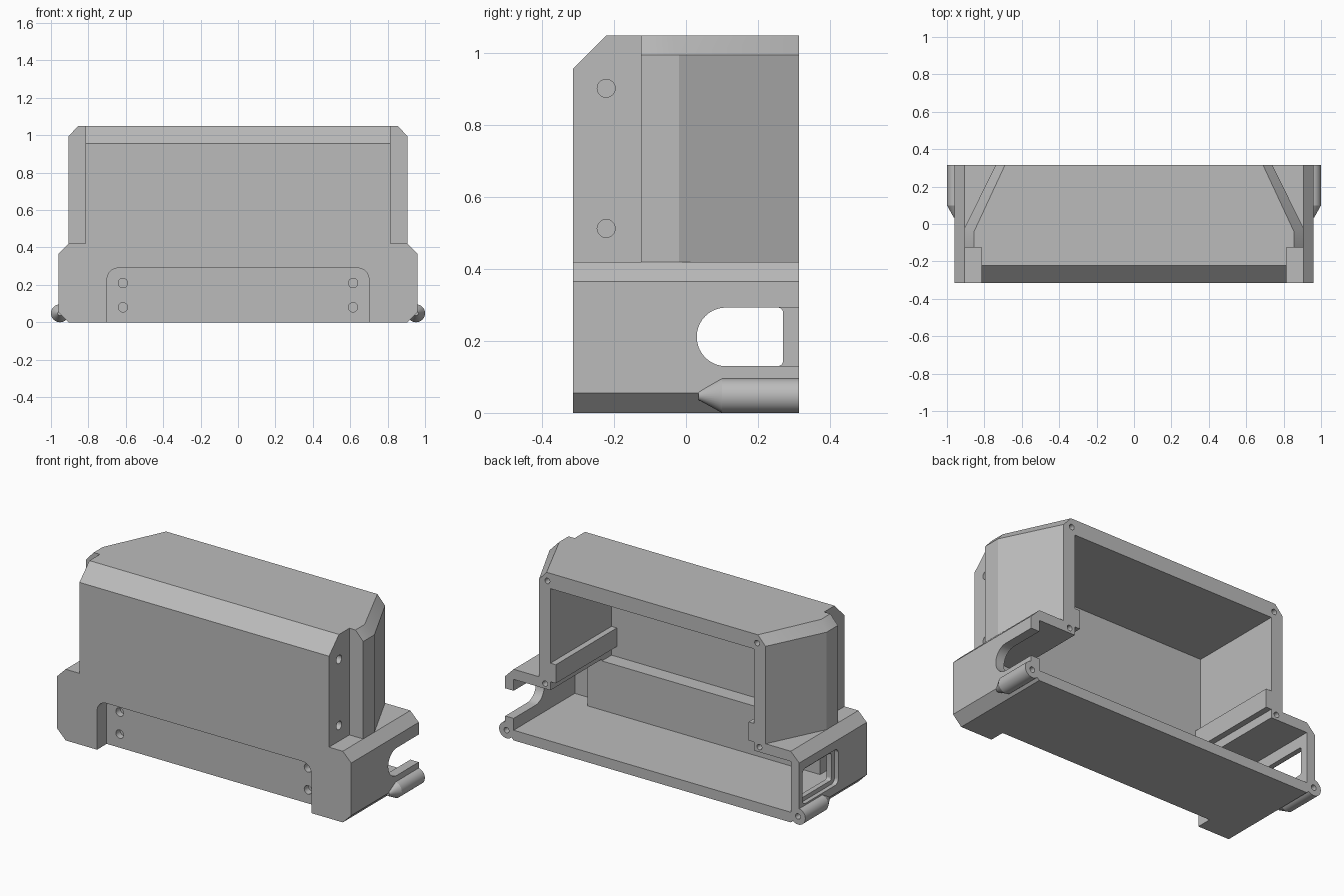
import bpy, bmesh, math

if "Cube" in bpy.data.objects:
    bpy.data.objects.remove(bpy.data.objects["Cube"], do_unlink=True)


def loft(name, rings):
    """Closed solid skinned through rings of equal point count."""
    bm = bmesh.new()
    loops = [[bm.verts.new(p) for p in ring] for ring in rings]
    n = len(loops[0])
    for a, b in zip(loops, loops[1:]):
        for i in range(n):
            j = (i + 1) % n
            bm.faces.new((a[i], a[j], b[j], b[i]))
    bm.faces.new(loops[0])
    bm.faces.new(loops[-1])
    bmesh.ops.recalc_face_normals(bm, faces=bm.faces)
    mesh = bpy.data.meshes.new(name)
    bm.to_mesh(mesh)
    bm.free()
    obj = bpy.data.objects.new(name, mesh)
    bpy.context.scene.collection.objects.link(obj)
    return obj


def place(axis, u, v, d):
    return {"x": (d, u, v), "y": (u, d, v), "z": (u, v, d)}[axis]


def prism(name, axis, pts, a, b):
    return loft(name, [[place(axis, u, v, d) for u, v in pts] for d in (a, b)])


def box(name, x, y, z):
    pts = [(x[0], y[0]), (x[1], y[0]), (x[1], y[1]), (x[0], y[1])]
    return prism(name, "z", pts, *z)


def circle(u, v, r, n=32):
    steps = [2 * math.pi * i / n for i in range(n)]
    return [(u + r * math.cos(t), v + r * math.sin(t)) for t in steps]


def rounded(u0, u1, v0, v1, r, n=10):
    corners = [(u1 - r, v1 - r), (u0 + r, v1 - r), (u0 + r, v0 + r), (u1 - r, v0 + r)]
    pts = []
    for k, (cu, cv) in enumerate(corners):
        for i in range(n + 1):
            t = math.pi / 2 * (k + i / n)
            pts.append((cu + r * math.cos(t), cv + r * math.sin(t)))
    return pts


def mirrored(half):
    """Complete a right-hand outline with its mirror image in x."""
    return half + [(-u, v) for u, v in reversed(half)]


def combine(target, tool, operation):
    mod = target.modifiers.new(operation.lower(), "BOOLEAN")
    mod.operation, mod.solver, mod.object = operation, "EXACT", tool
    bpy.context.view_layer.update()
    graph = bpy.context.evaluated_depsgraph_get()
    mesh = bpy.data.meshes.new_from_object(target.evaluated_get(graph))
    target.modifiers.clear()
    target.data = mesh
    bpy.data.objects.remove(tool, do_unlink=True)


def add(tool):
    combine(housing, tool, "UNION")


def cut(tool):
    combine(housing, tool, "DIFFERENCE")


FRONT, BACK, OPEN = -0.315, 0.315, 0.45

# Wide base with chamfered shoulders and lower edges
base = mirrored([(0.905, 0), (0.96, 0.055), (0.96, 0.365), (0.905, 0.42)])
housing = prism("housing", "y", base, FRONT, BACK)

# Upper box, tapering towards the back, with chamfered top edges
lower = mirrored([(0.905, -0.125), (0.905, -0.02), (0.74, BACK)])
upper = mirrored([(0.855, -0.125), (0.855, -0.04), (0.69, BACK)])
add(loft("upper_box", [[(x, y, z) for x, y in ring]
                       for ring, z in ((lower, 0.3), (lower, 0.995), (upper, 1.05))]))

# Narrower front block with a sloped top edge
slope = [(FRONT, 0.3), (FRONT, 0.957), (-0.222, 1.05), (-0.05, 1.05), (-0.05, 0.3)]
add(prism("front_block", "x", slope, -0.815, 0.815))

# Screw bosses with pointed front ends
for s in (-1, 1):
    add(loft("screw_boss", [[(x, y, z) for x, z in circle(s * 0.952, 0.048, r)]
                            for y, r in ((0.035, 0.012), (0.1, 0.048), (BACK, 0.048))]))

# Cavities, open at the back
cut(box("upper_cavity", (-0.665, 0.665), (-0.255, OPEN), (0.35, 0.96)))
plan = mirrored([(0.76, -0.165), (0.76, -0.255), (0.905, -0.255), (0.905, OPEN)])
cut(prism("lower_cavity", "z", plan, 0.06, 0.36))

# Inner rails
for s in (-1, 1):
    xs = sorted((s * 0.63, s * 0.72))
    add(box("inner_rail", xs, (-0.28, BACK), (0.41, 0.52)))

# Recess in the lower front
cut(prism("front_recess", "y", rounded(-0.7, 0.7, -0.4, 0.29, 0.06), -0.5, -0.225))

# Open slot on one side, framed window on the other
cut(prism("side_slot", "x", rounded(0.03, 0.6, 0.13, 0.293, 0.081), 0.8, 1.1))
cut(prism("window_frame", "x", rounded(-0.05, 0.285, 0.105, 0.315, 0.03), -1.1, -0.935))
cut(prism("window", "x", rounded(-0.02, 0.27, 0.13, 0.293, 0.015), -1.1, -0.8))

# Screw holes on both sides
for s in (-1, 1):
    for z in (0.08, 0.21):
        cut(prism("front_hole", "y", circle(s * 0.615, z, 0.025), -0.4, -0.185))
    for z in (0.513, 0.903):
        cut(prism("side_hole", "x", circle(-0.222, z, 0.025), s * 0.74, s * 0.9))
    for x, z in ((0.685, 1.0), (0.7, 0.39), (0.952, 0.048)):
        cut(prism("back_hole", "y", circle(s * x, z, 0.016), 0.18, 0.4))

# One plain grey material
grey = bpy.data.materials.new("grey")
grey.use_nodes = True
colour = (0.5, 0.5, 0.5, 1)
grey.diffuse_color = colour
grey.node_tree.nodes["Principled BSDF"].inputs["Base Color"].default_value = colour
housing.data.materials.clear()
housing.data.materials.append(grey)
for face in housing.data.polygons:
    face.material_index = 0

bpy.ops.object.select_all(action="DESELECT")
housing.select_set(True)
bpy.context.view_layer.objects.active = housing
bpy.ops.object.shade_smooth_by_angle(angle=math.radians(25))
